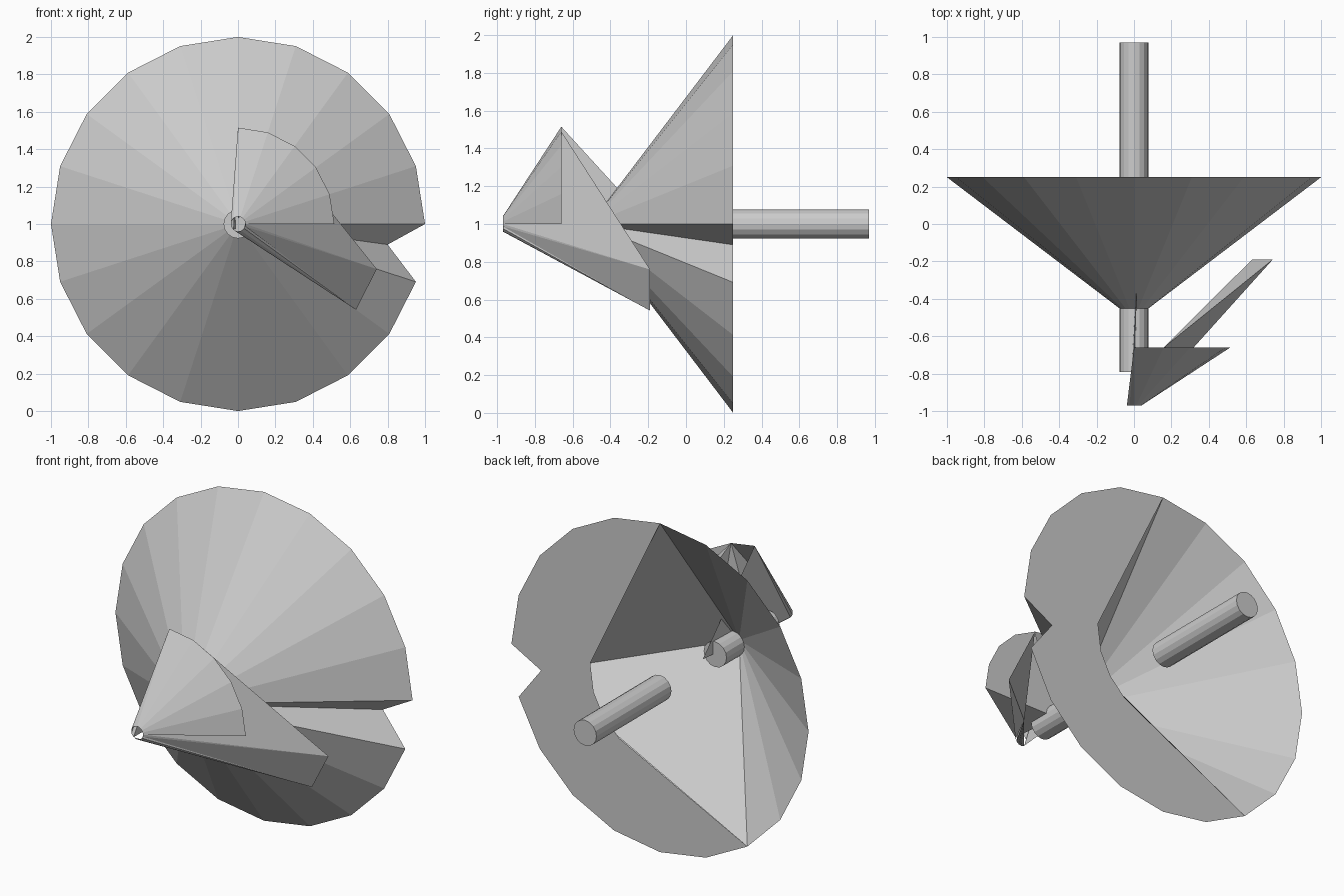
import bpy, bmesh, math
from mathutils import Vector

if "Cube" in bpy.data.objects:
    bpy.data.objects.remove(bpy.data.objects["Cube"])

def polar(deg, r, y):
    a = math.radians(deg)
    return (r * math.cos(a), y, 1 + r * math.sin(a))

def build(name, polys):
    bm = bmesh.new()
    for p in polys:
        bm.faces.new([bm.verts.new(c) for c in p])
    bmesh.ops.remove_doubles(bm, verts=bm.verts, dist=1e-4)
    bmesh.ops.recalc_face_normals(bm, faces=bm.faces)
    me = bpy.data.meshes.new(name)
    bm.to_mesh(me)
    bm.free()
    ob = bpy.data.objects.new(name, me)
    bpy.context.collection.objects.link(ob)
    return ob

def rod(name, y0, y1, r=0.077):
    bpy.ops.mesh.primitive_cylinder_add(vertices=16, radius=r, depth=y1 - y0,
        location=(0, (y0 + y1) / 2, 1), rotation=(math.pi / 2, 0, 0))
    bpy.context.object.name = name

# Dish: twenty-sided cone with a notch in the rim
RIM = 0.25
apex = (0, -0.51, 1)
notch = (0.8, RIM, 0.89)
rim = [polar(90 - 18 * i, 1, RIM) for i in range(20)]   # clockwise from the top
rim.insert(6, notch)                                    # between 0 and -18 degrees
polys = [[rim[i], rim[(i + 1) % 21], apex] for i in range(21)]
dish = build("dish", polys)

# Inner walls folded behind the closed side of the dish
build("dish_inner_walls", [[rim[0], notch, apex], [notch, rim[13], apex]])

# Flat crescent closing part of the back
inner = [polar(a, 0.47, RIM) for a in (-54, -36, -18, 3)]
build("dish_back_plate", [rim[0:14] + inner])

# Front and rear rods
rod("rear_rod", 0.25, 0.97)
rod("front_rod", -0.79, -0.28)

# Small broken cone at the front
def ring(a):
    return polar(a, 0.04, -0.97)

MID, BACK = -0.66, -0.19
arc = [(a, polar(a, 0.515, MID)) for a in range(0, 91, 18)]
polys = [[ring(a0), ring(a1), p1, p0] for (a0, p0), (a1, p1) in zip(arc, arc[1:])]
centre = (0, MID, 1)
polys.append([p for a, p in arc[:5]] + [centre])
polys.append([ring(0), arc[0][1], centre])
polys.append([ring(72), arc[4][1], centre])
build("front_cone_sector", polys)

# Folded wedge reaching back past the sector
p72, p90 = arc[4][1], arc[5][1]
a, b = polar(-18, 0.78, BACK), polar(-36, 0.78, BACK)
build("front_wedge", [
    [ring(0), p72, a], [ring(-18), a, b], [ring(-36), p72, b], [p72, a, b],
    [ring(0), ring(-18), a]])

# Tall fin and the tapered tip
polys = [[ring(90), p90, (0.02, BACK, 1)], [ring(234), p90, (0.02, BACK, 1)]]
polys += [[ring(d), ring(d + 36), p90] for d in range(90, 234, 36)]
polys += [[ring(d), ring(d + 30), b] for d in (234, 264, 294)]
build("front_fin", polys)
